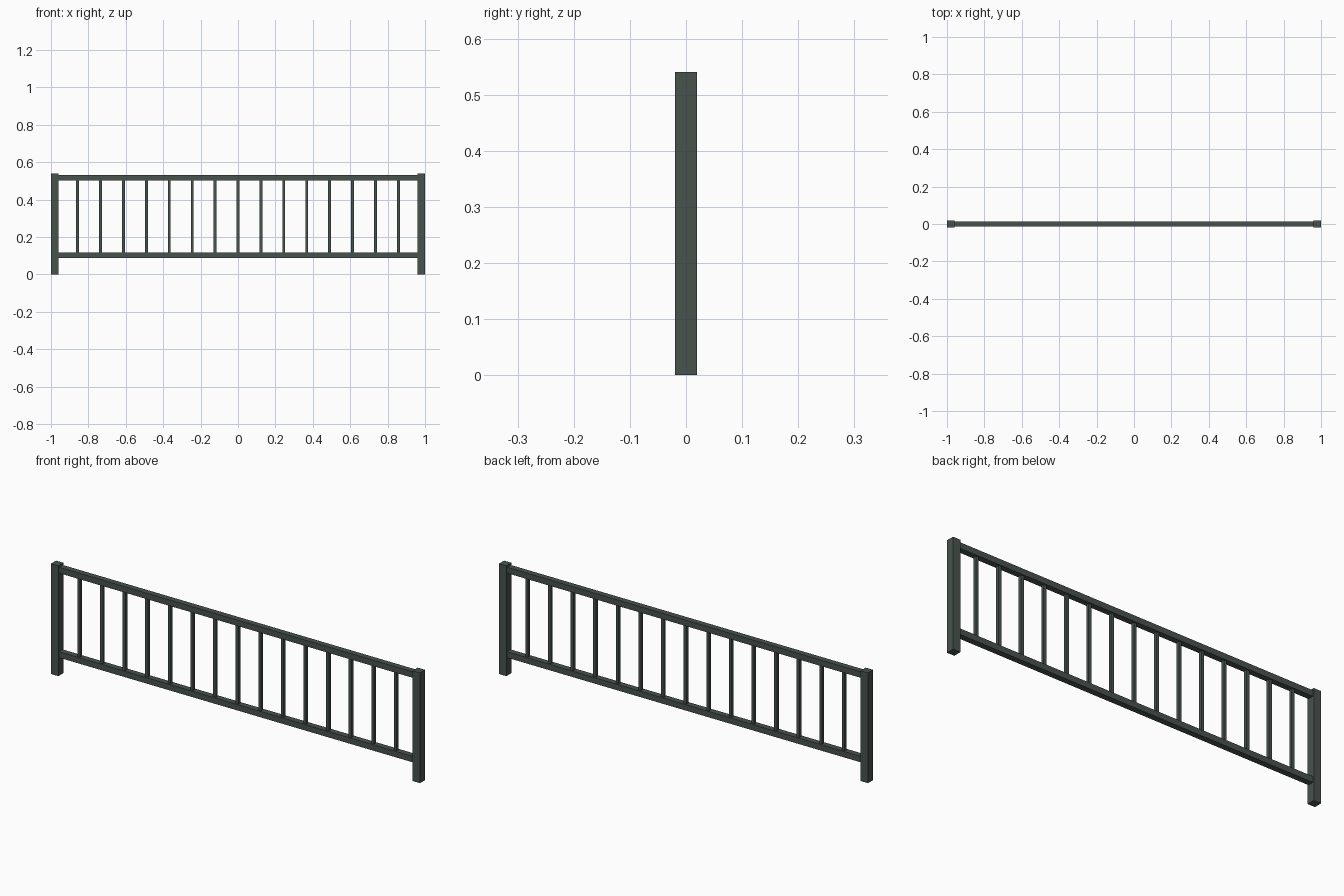
import bpy

if "Cube" in bpy.data.objects:
    bpy.data.objects.remove(bpy.data.objects["Cube"])

# Dark green-grey painted metal
paint = bpy.data.materials.new("dark_paint")
paint.diffuse_color = (0.065, 0.085, 0.075, 1)
paint.use_nodes = True
paint.node_tree.nodes["Principled BSDF"].inputs["Base Color"].default_value = paint.diffuse_color


def box(name, center, size):
    bpy.ops.mesh.primitive_cube_add(size=1, location=center)
    ob = bpy.context.object
    ob.name = name
    ob.scale = size
    bpy.ops.object.transform_apply(location=False, rotation=False, scale=True)
    ob.data.materials.append(paint)
    return ob


POST_X, POST_W, POST_H = 0.98, 0.04, 0.54
RAIL = 0.029
LOW_Z, HIGH_Z = 0.103, 0.517
GAPS = 16

# End posts
for side, label in ((-1, "left"), (1, "right")):
    box(f"{label}_post", (side * POST_X, 0, POST_H / 2), (POST_W, POST_W, POST_H))

# Horizontal rails between the posts
for z, label in ((LOW_Z, "bottom"), (HIGH_Z, "top")):
    box(f"{label}_rail", (0, 0, z), (2 * POST_X - POST_W, RAIL, RAIL))

# Evenly spaced balusters
step = 2 * POST_X / GAPS
for i in range(1, GAPS):
    box(f"baluster_{i:02d}", (-POST_X + i * step, 0, (LOW_Z + HIGH_Z) / 2),
        (0.015, 0.015, HIGH_Z - LOW_Z - RAIL))
